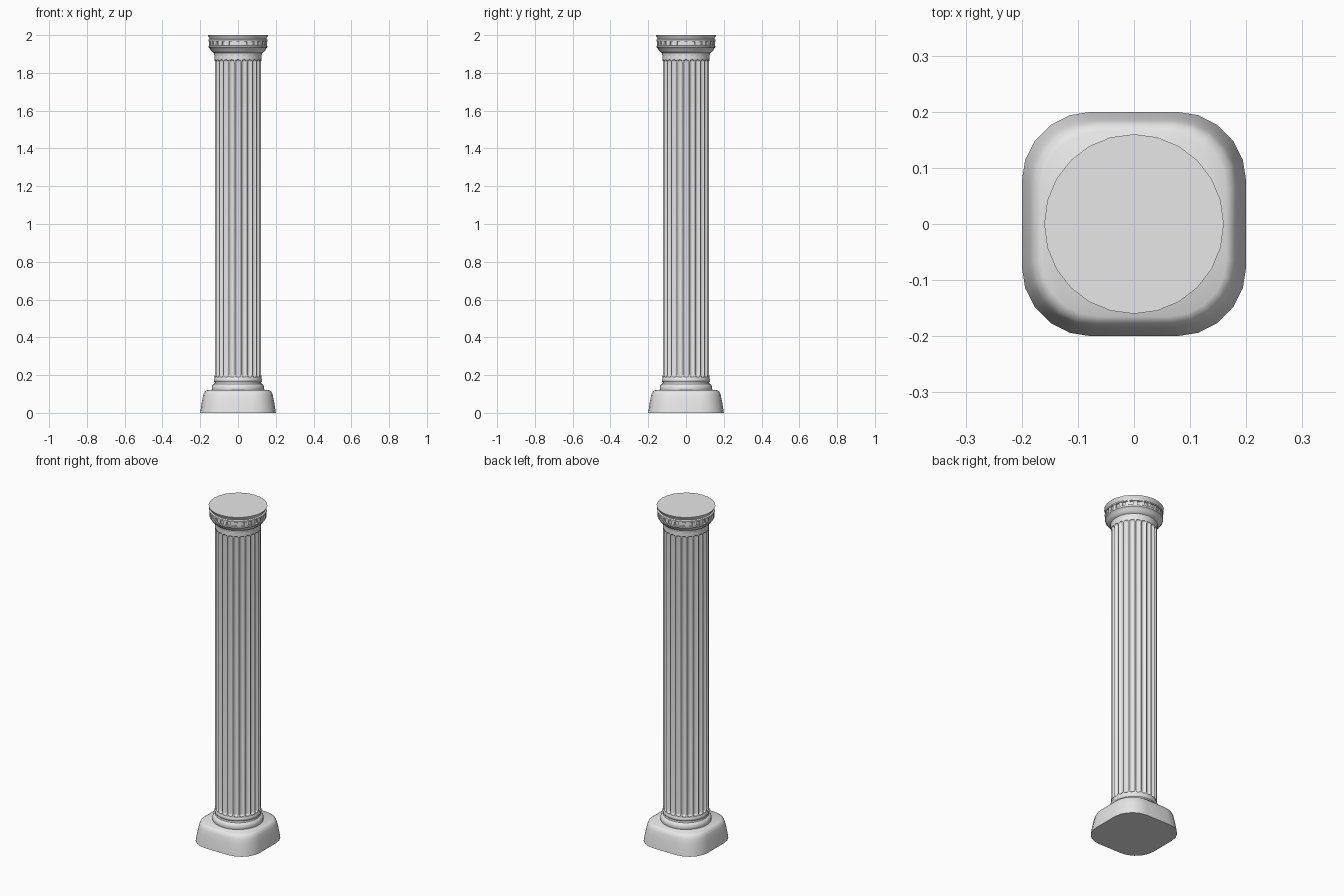
import bpy, bmesh
from math import sin, cos, pi, sqrt, radians
from mathutils import Matrix

cube = bpy.data.objects.get("Cube")
if cube:
    bpy.data.objects.remove(cube, do_unlink=True)

stone = bpy.data.materials.new("grey_stone")
stone.use_nodes = True
stone.diffuse_color = (0.8, 0.8, 0.8, 1)
stone.node_tree.nodes["Principled BSDF"].inputs["Base Color"].default_value = (0.8, 0.8, 0.8, 1)


def finish(name, bm, angle=40):
    bmesh.ops.recalc_face_normals(bm, faces=bm.faces)
    mesh = bpy.data.meshes.new(name)
    bm.to_mesh(mesh)
    bm.free()
    mesh.materials.append(stone)
    obj = bpy.data.objects.new(name, mesh)
    bpy.context.collection.objects.link(obj)
    bpy.ops.object.select_all(action='DESELECT')
    obj.select_set(True)
    bpy.context.view_layer.objects.active = obj
    bpy.ops.object.shade_smooth_by_angle(angle=radians(angle))
    return obj


def loft(name, rings, angle=40):
    """Skin a stack of equal-length point rings and cap both ends."""
    bm = bmesh.new()
    rows = [[bm.verts.new(p) for p in ring] for ring in rings]
    n = len(rows[0])
    for low, high in zip(rows, rows[1:]):
        for i in range(n):
            j = (i + 1) % n
            bm.faces.new((low[i], low[j], high[j], high[i]))
    bm.faces.new(rows[0][::-1])
    bm.faces.new(rows[-1])
    return finish(name, bm, angle)


def turned(name, profile, sides=24, angle=40):
    rings = [[(r * cos(2 * pi * i / sides), r * sin(2 * pi * i / sides), z)
              for i in range(sides)] for r, z in profile]
    return loft(name, rings, angle)


# Plinth: rounded square that tapers and rolls over at the top
def rounded_square(half, z, steps=5):
    radius = half * 0.62
    flat = half - radius
    ring = []
    for corner in range(4):
        mid = pi / 4 + corner * pi / 2
        cx, cy = flat * sqrt(2) * cos(mid), flat * sqrt(2) * sin(mid)
        for s in range(steps + 1):
            a = corner * pi / 2 + s * pi / 2 / steps
            ring.append((cx + radius * cos(a), cy + radius * sin(a), z))
    return ring


plinth = [(0.2, 0), (0.196, 0.03), (0.19, 0.065), (0.184, 0.095), (0.177, 0.112), (0.165, 0.12)]
loft("plinth", [rounded_square(h, z) for h, z in plinth], 60)

# Base mouldings between plinth and shaft
turned("base_moulding", [(0.135, 0.115), (0.139, 0.125), (0.138, 0.138), (0.132, 0.15),
                         (0.124, 0.154), (0.122, 0.163), (0.126, 0.167), (0.128, 0.176),
                         (0.124, 0.184)], 48)

# Shaft with round-ended flutes
FLUTES, STEPS, RADIUS, DEPTH = 24, 8, 0.124, 0.011
HALF = 0.8 * pi * RADIUS / FLUTES
LOW, HIGH = 0.203, 1.857


def shaft_ring(z):
    ring = []
    over = max(LOW - z, z - HIGH, 0) / HALF
    for i in range(FLUTES * STEPS):
        u = ((i % STEPS) / STEPS * 2 - 1) / 0.8
        cut = DEPTH * sqrt(max(0, 1 - u * u - over * over))
        a = 2 * pi * (i / STEPS + 0.5) / FLUTES
        ring.append(((RADIUS - cut) * cos(a), (RADIUS - cut) * sin(a), z))
    return ring


ends = [HALF * sin(k * pi / 10) for k in range(6)]
levels = [0.175] + [LOW - e for e in reversed(ends)] + [HIGH + e for e in ends] + [1.9]
loft("fluted_shaft", [shaft_ring(z) for z in levels], 35)

# Capital with a recessed band
turned("capital", [(0.122, 1.888), (0.126, 1.896), (0.126, 1.905), (0.134, 1.909), (0.144, 1.919),
                   (0.15, 1.931), (0.155, 1.934), (0.156, 1.943), (0.148, 1.945), (0.148, 1.965),
                   (0.157, 1.967), (0.157, 1.975), (0.15, 1.979), (0.152, 1.987),
                   (0.158, 1.994), (0.16, 2.0)], 24)

# Dentils spaced around the recessed band
bm = bmesh.new()
for i in range(24):
    place = (Matrix.Rotation(2 * pi * (i + 0.5) / 24, 4, 'Z')
             @ Matrix.Translation((0.148, 0, 1.955)) @ Matrix.Diagonal((0.012, 0.022, 0.022, 1)))
    bmesh.ops.create_cube(bm, size=1, matrix=place)
finish("dentils", bm, 30)
